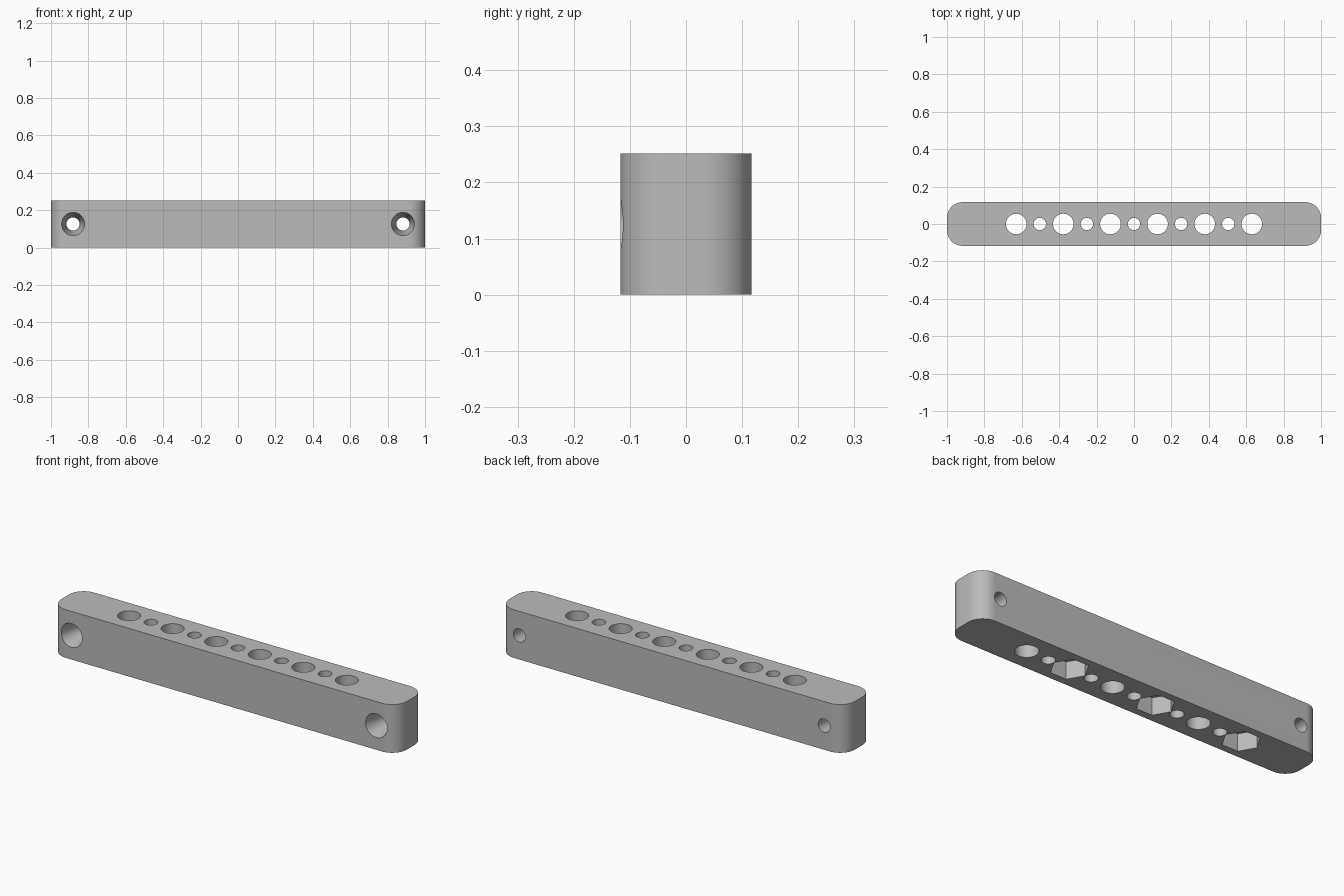
import bpy, math
from mathutils import Matrix

if "Cube" in bpy.data.objects:
    bpy.data.objects.remove(bpy.data.objects["Cube"], do_unlink=True)

LENGTH, DEPTH, HEIGHT = 2.0, 0.234, 0.252
CORNER = 0.085
PITCH = 0.252
MID = HEIGHT / 2

grey = bpy.data.materials.new("light grey")
grey.use_nodes = True
colour = (0.5, 0.5, 0.5, 1)
grey.diffuse_color = colour
grey.node_tree.nodes["Principled BSDF"].inputs["Base Color"].default_value = colour

# Bar with rounded vertical corners
bpy.ops.mesh.primitive_cube_add(size=1, location=(0, 0, MID))
bar = bpy.context.object
bar.name = "mounting_bar"
bar.data.transform(Matrix.Diagonal((LENGTH, DEPTH, HEIGHT, 1)))
bar.data.materials.append(grey)
weights = bar.data.attributes.new("bevel_weight_edge", "FLOAT", "EDGE")
for edge in bar.data.edges:
    a, b = (bar.data.vertices[i].co for i in edge.vertices)
    weights.data[edge.index].value = float(abs(a.z - b.z) > 0.1)
bevel = bar.modifiers.new("rounded_corners", "BEVEL")
bevel.limit_method = "WEIGHT"
bevel.width = CORNER
bevel.segments = 16
bpy.ops.object.modifier_apply(modifier=bevel.name)


def cut(r1, r2, length, location, sides=48, turn=(0, 0, 0)):
    """Cut a cylinder, cone or prism out of the bar."""
    bpy.ops.mesh.primitive_cone_add(vertices=sides, radius1=r1, radius2=r2,
                                    depth=length, location=location, rotation=turn)
    cutter = bpy.context.object
    cutter.hide_render = True
    cutter.data.materials.append(grey)
    bpy.context.view_layer.objects.active = bar
    mod = bar.modifiers.new("cut", "BOOLEAN")
    mod.operation = "DIFFERENCE"
    mod.solver = "EXACT"
    mod.object = cutter
    bpy.ops.object.modifier_apply(modifier=mod.name)
    bpy.data.objects.remove(cutter, do_unlink=True)


# Row of large holes, every second one with a hexagonal nut pocket below
POCKET = 0.09
for i in range(6):
    x = (i - 2.5) * PITCH
    cut(0.055, 0.055, 1, (x, 0, MID))
    if i % 2 == 0:
        cut(0.091, 0.091, 2 * POCKET, (x, 0, 0), 6, (0, 0, math.pi / 6))

# Small holes between the large ones
for i in range(5):
    cut(0.033, 0.033, 1, ((i - 2) * PITCH, 0, MID))

# Cross holes at both ends, tapered from the front
FRONT = -DEPTH / 2
TAPER, WIDE, NARROW = 0.117, 0.062, 0.035
LEAD = 0.02
flare = WIDE + (WIDE - NARROW) * LEAD / TAPER
for x in (-0.882, 0.882):
    cut(NARROW, NARROW, 1, (x, 0, MID), turn=(math.pi / 2, 0, 0))
    cut(flare, NARROW, TAPER + LEAD, (x, FRONT + (TAPER - LEAD) / 2, MID),
        turn=(-math.pi / 2, 0, 0))

bpy.ops.object.select_all(action="DESELECT")
bar.select_set(True)
bpy.context.view_layer.objects.active = bar
bpy.ops.object.shade_smooth_by_angle(angle=math.radians(30))
